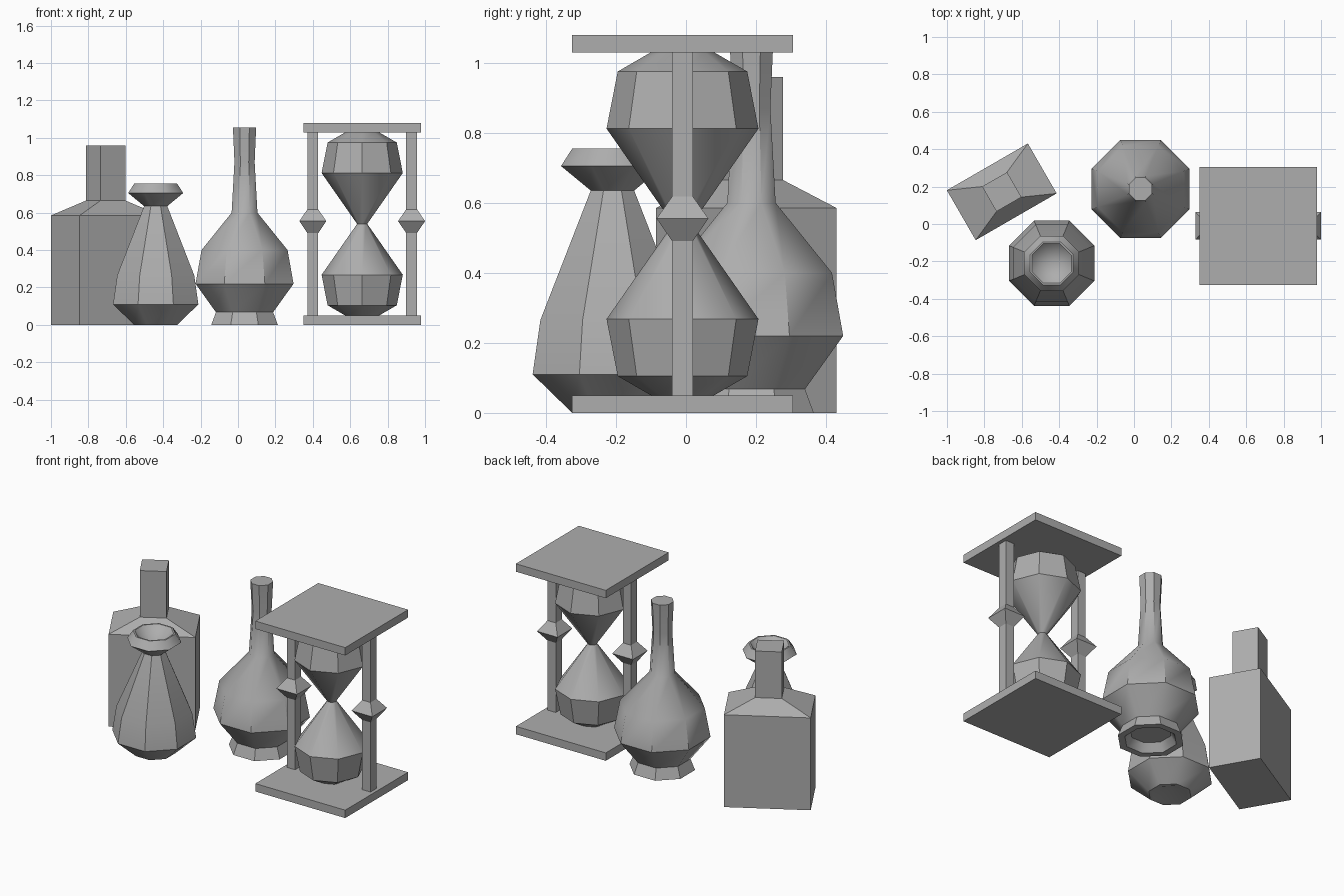
import bpy, bmesh, math
from mathutils import Matrix

if "Cube" in bpy.data.objects:
    bpy.data.objects.remove(bpy.data.objects["Cube"])

grey = bpy.data.materials.new("plain_grey")
grey.diffuse_color = (0.42, 0.42, 0.42, 1)
grey.use_nodes = True
grey.node_tree.nodes["Principled BSDF"].inputs["Base Color"].default_value = grey.diffuse_color


def finish(name, bm, loc, rot=0.0, smooth=None):
    bmesh.ops.recalc_face_normals(bm, faces=bm.faces[:])
    me = bpy.data.meshes.new(name)
    bm.to_mesh(me)
    bm.free()
    me.materials.append(grey)
    ob = bpy.data.objects.new(name, me)
    bpy.context.collection.objects.link(ob)
    ob.location = loc
    ob.rotation_euler[2] = rot
    if smooth:
        bpy.ops.object.select_all(action='DESELECT')
        ob.select_set(True)
        bpy.context.view_layer.objects.active = ob
        bpy.ops.object.shade_smooth_by_angle(angle=math.radians(smooth))
    return ob


def stack(name, profile, loc, sides=8, start=0.0, rot=0.0, smooth=None):
    """Skin rings of (half_x, half_y, z); a zero size makes a point."""
    bm = bmesh.new()
    rings = []
    for rx, ry, z in profile:
        if rx == 0:
            rings.append([bm.verts.new((0, 0, z))] * sides)
        else:
            rings.append([bm.verts.new((rx * math.cos(start + math.tau * i / sides),
                                        ry * math.sin(start + math.tau * i / sides), z))
                          for i in range(sides)])
    for a, b in zip(rings, rings[1:]):
        for i in range(sides):
            j = (i + 1) % sides
            bm.faces.new(list(dict.fromkeys((a[i], a[j], b[j], b[i]))))
    for ring in (rings[0], rings[-1]):
        if ring[0] != ring[1]:
            bm.faces.new(ring)
    return finish(name, bm, loc, rot, smooth)


def box(name, size, loc):
    bm = bmesh.new()
    bmesh.ops.create_cube(bm, size=1, matrix=Matrix.Diagonal((*size, 1)))
    return finish(name, bm, loc)


EIGHTH = math.pi / 8
FLAT = 1 / math.cos(EIGHTH)    # apothem to radius, octagon
SQ = math.sqrt(2)              # half width to radius, square


def octagon(pairs, scale=FLAT):
    return [(r * scale, r * scale, z) for r, z in pairs]


# Square-necked bottle, turned 30 degrees
stack("square_bottle",
      [(0.25 * SQ, 0.154 * SQ, 0), (0.25 * SQ, 0.154 * SQ, 0.585),
       (0.077 * SQ, 0.077 * SQ, 0.665), (0.077 * SQ, 0.077 * SQ, 0.96)],
      (-0.707, 0.172, 0), sides=4, start=math.pi / 4, rot=math.radians(30))

# Flared vase with funnel mouth and hollow base
stack("flared_vase",
      octagon([(0, 0.04), (0.095, 0.0), (0.115, 0), (0.228, 0.11), (0.206, 0.265),
               (0.062, 0.635), (0.147, 0.705), (0.115, 0.755), (0.106, 0.755),
               (0, 0.635)]),
      (-0.44, -0.21, 0), start=EIGHTH, smooth=40)

# Long-necked flask on a hollow foot
stack("long_neck_flask",
      octagon([(0.11, 0.05), (0.14, 0), (0.178, 0), (0.153, 0.068), (0.262, 0.22),
               (0.23, 0.40), (0.069, 0.60), (0.054, 0.87), (0.062, 1.055)]),
      (0.035, 0.187, 0), start=EIGHTH, smooth=40)

# Hourglass: glass, plates, posts and post beads
CX, CY = 0.664, -0.01
half = [(0, 0.002), (0.09, 0.05), (0.185, 0.105), (0.217, 0.268)]
stack("hourglass_bulbs",
      octagon(half + [(0.027, 0.54)] + [(r, 1.08 - z) for r, z in reversed(half)], 1),
      (CX, CY, 0), smooth=40)
for name, z in (("bottom_plate", 0.025), ("top_plate", 1.055)):
    box(name, (0.63, 0.63, 0.05), (CX, CY, z))
for side, name in ((-1, "left"), (1, "right")):
    x = CX + side * 0.264
    box(name + "_post", (0.058, 0.06, 1.04), (x, CY, 0.54))
    stack(name + "_post_bead",
          [(0, 0, 0.448), (0.072 * SQ, 0.074 * SQ, 0.555), (0, 0, 0.66)],
          (x, CY, 0), sides=4, start=math.pi / 4)
